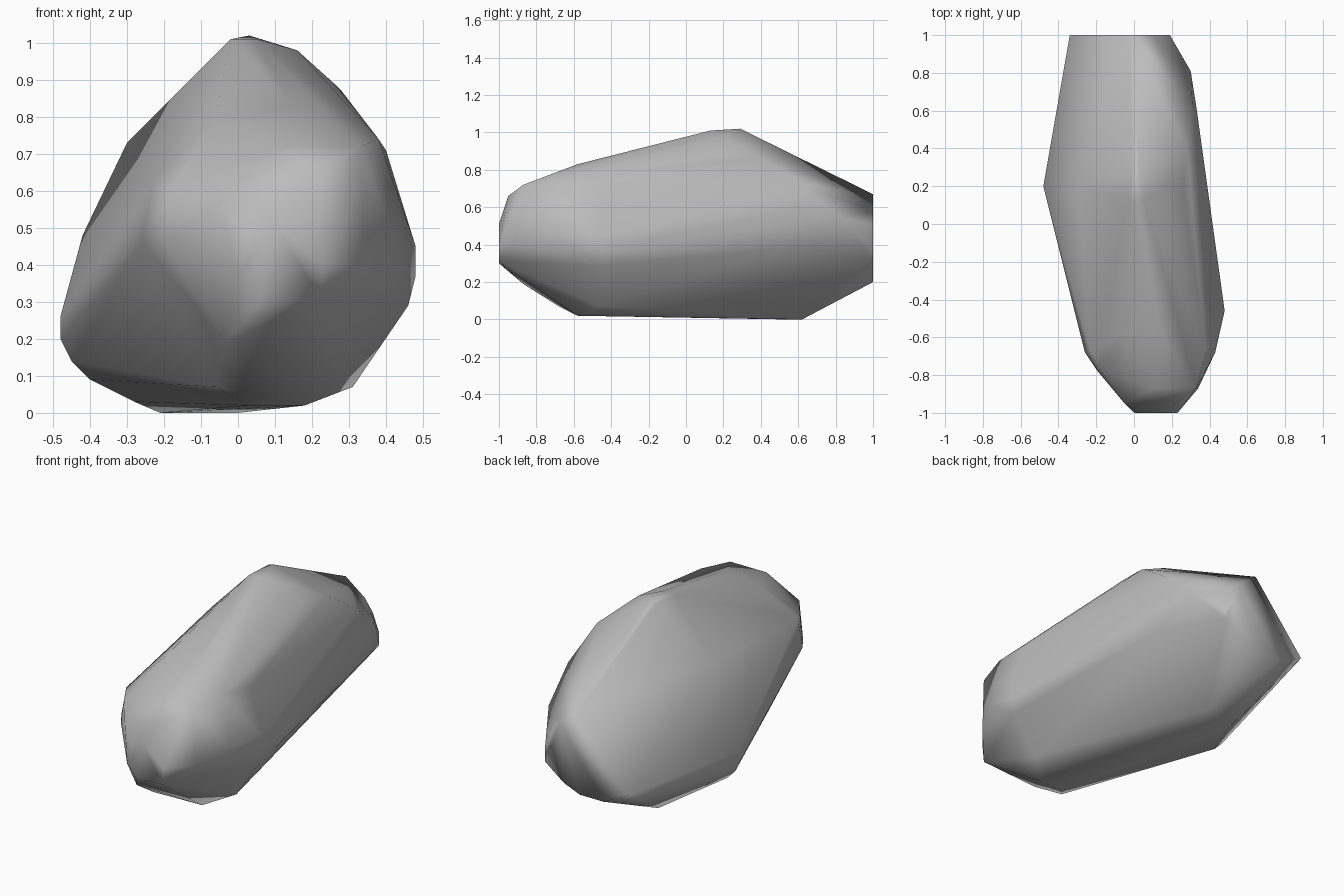
import bpy
import bmesh

# Remove the default cube only
default_cube = bpy.data.objects.get("Cube")
if default_cube:
    bpy.data.objects.remove(default_cube, do_unlink=True)


def make_material(name, colour):
    """Create one flat material with matching viewport and render colour."""
    material = bpy.data.materials.new(name)
    material.use_nodes = True
    material.diffuse_color = colour
    shader = material.node_tree.nodes["Principled BSDF"]
    shader.inputs["Base Color"].default_value = colour
    shader.inputs["Roughness"].default_value = 0.9
    return material


def make_boulder(name, sections, material):
    """Wrap a convex stone skin around cross-sections placed along its length."""
    mesh = bpy.data.meshes.new(name)
    bm = bmesh.new()
    for y, outline in sections:
        for x, z in outline:
            bm.verts.new((x, y, z))
    hull = bmesh.ops.convex_hull(bm, input=bm.verts[:])
    unused = set(hull["geom_interior"]) | set(hull["geom_unused"])
    loose = [item for item in unused if isinstance(item, bmesh.types.BMVert)]
    bmesh.ops.delete(bm, geom=loose, context="VERTS")
    bmesh.ops.recalc_face_normals(bm, faces=bm.faces[:])
    for face in bm.faces:
        face.smooth = True
    bm.to_mesh(mesh)
    bm.free()
    mesh.materials.append(material)
    boulder = bpy.data.objects.new(name, mesh)
    bpy.context.collection.objects.link(boulder)
    # Let the broad facets lead the soft shading
    shading = boulder.modifiers.new("soft facets", "WEIGHTED_NORMAL")
    shading.mode = "FACE_AREA"
    return boulder


# Cross-sections from the blunt front tip to the flat back end: y, (x, z) outline
stone_sections = [
    # front tip
    (-1, [(0, .37), (.06, .3), (.22, .31), (.23, .4), (.1, .51), (.03, .48)]),
    (-.95, [(.22, .66), (-.05, .57), (-.03, .37)]),
    # front shoulder
    (-.87, [(.33, .72), (.1, .72), (.34, .4), (-.03, .19)]),
    # front belly and brow
    (-.77, [(-.2, .46), (-.18, .6)]),
    (-.68, [(-.26, .46), (-.23, .62), (-.06, .07), (.43, .45), (.38, .74)]),
    (-.58, [(.18, .02), (.03, .02), (.15, .83), (-.06, .8)]),
    # widest point on the left flank
    (-.46, [(.48, .45), (.48, .37), (.46, .29), (.4, .71), (.31, .07), (.1, .86)]),
    # crest and right flank
    (.13, [(-.02, 1.01), (.05, 1.01)]),
    (.2, [(.16, .98), (.26, .89), (-.48, .26), (-.48, .2),
          (-.45, .14), (-.42, .48), (-.3, .73), (-.4, .09)]),
    (.29, [(.03, 1.02), (-.01, 1.01), (-.28, .03)]),
    (.4, [(.28, .87)]),
    # back belly and haunch
    (.55, [(-.21, 0)]),
    (.62, [(0, 0), (.32, .39), (.33, .6), (.31, .72)]),
    (.81, [(.3, .55)]),
    # flat back end
    (1, [(-.34, .28), (-.02, .67), (.1, .58), (.15, .51),
         (.19, .41), (.19, .33), (.07, .24), (-.03, .2), (-.18, .2)]),
]

stone_grey = make_material("stone grey", (.5, .5, .5, 1))
make_boulder("boulder", stone_sections, stone_grey)
